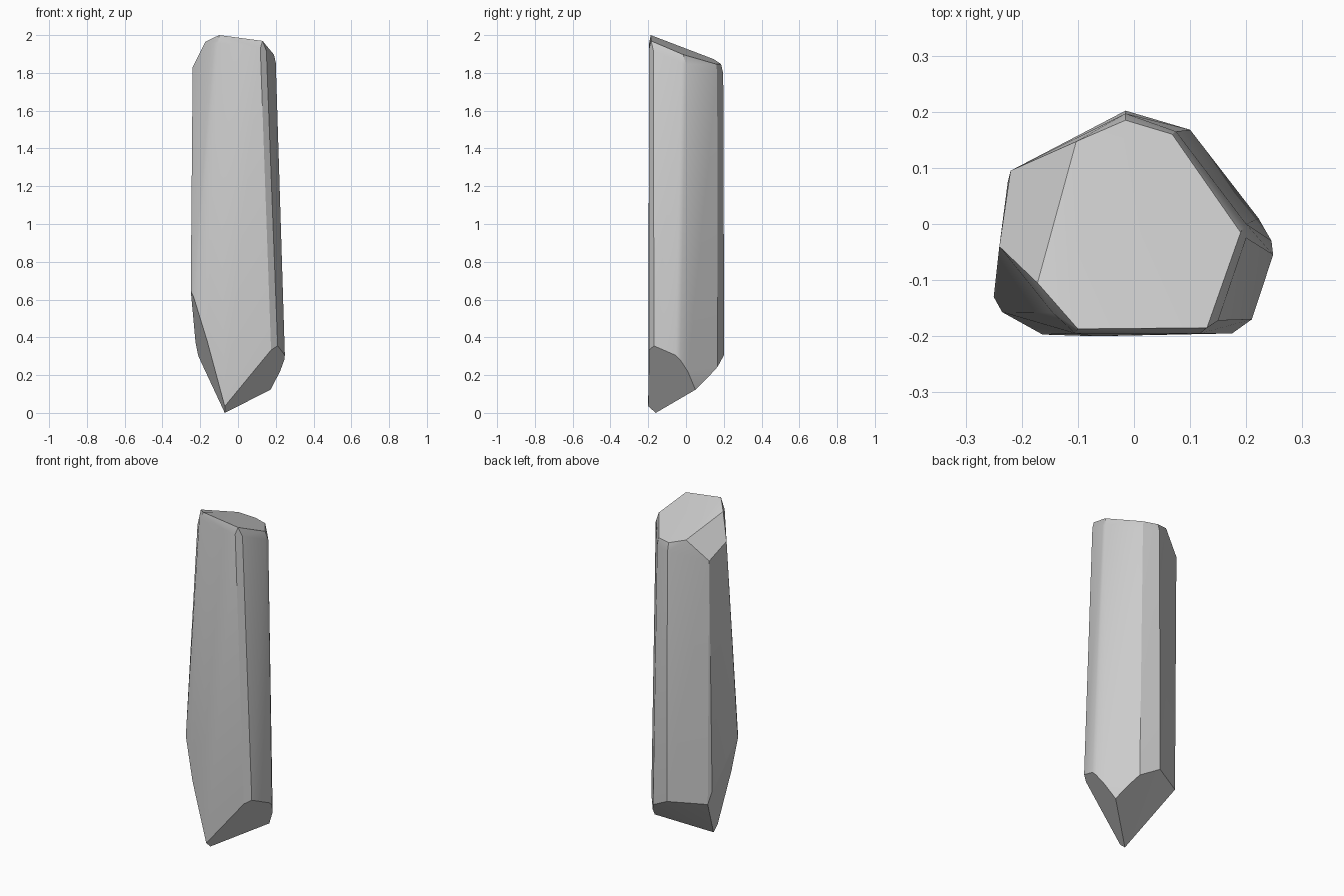
import bpy, bmesh, math

if "Cube" in bpy.data.objects:
    bpy.data.objects.remove(bpy.data.objects["Cube"])

# Facet planes, each as height over (x, y)
def base_z(x, y):
    dx, dy = x + 0.07, y + 0.16
    return max(1.238 * dx - 0.843 * dy,      # lower right facet
               -0.282 * dx + 0.893 * dy,     # lower back facet
               -3.74 * dx - 0.875 * dy)      # lower left facet

def cap_z(x, y):
    return min(2.0 - 0.13 * (x + 0.10) - 0.38 * (y + 0.187),               # sloping cap
               1.83 + 1.296 * (x + 0.24) - 0.722 * (y + 0.04))             # left cap facet

# Outline where the walls meet the pointed base
base = [(-0.07, -0.16), (-0.07, -0.20), (0.175, -0.195), (0.21, -0.17),
        (0.248, -0.055), (0.245, -0.03), (0.222, 0.01), (0.172, 0.05),
        (0.14, 0.115), (0.10, 0.168), (-0.015, 0.202), (-0.21, 0.095),
        (-0.225, 0.075), (-0.25, -0.13), (-0.235, -0.157), (-0.163, -0.197)]

# Upper rim of the walls, just under the chamfer
rim = [(-0.015, 0.197), (0.075, 0.165), (0.20, 0.0), (0.20, -0.025),
       (0.15, -0.172), (0.118, -0.195), (-0.105, -0.195), (-0.145, -0.158)]

# Corners of the cap facets
cap = [(-0.015, 0.185), (0.068, 0.16), (0.19, -0.015), (0.13, -0.185),
       (-0.10, -0.187), (-0.172, -0.105), (-0.103, 0.147),
       (-0.22, 0.095), (-0.24, -0.04)]

bm = bmesh.new()
for x, y in base:
    bm.verts.new((x, y, base_z(x, y)))
for x, y in rim:
    bm.verts.new((x, y, cap_z(x, y) - 0.045))
for x, y in cap:
    bm.verts.new((x, y, cap_z(x, y)))

# Wrap the corners into one faceted crystal
bmesh.ops.convex_hull(bm, input=bm.verts[:])
bmesh.ops.delete(bm, geom=[v for v in bm.verts if not v.link_faces], context='VERTS')
bmesh.ops.dissolve_limit(bm, angle_limit=math.radians(1), verts=bm.verts[:], edges=bm.edges[:])
bmesh.ops.recalc_face_normals(bm, faces=bm.faces[:])

mesh = bpy.data.meshes.new("crystal_shard")
bm.to_mesh(mesh)
bm.free()
shard = bpy.data.objects.new("crystal_shard", mesh)
bpy.context.collection.objects.link(shard)
bpy.context.view_layer.objects.active = shard
shard.select_set(True)
bpy.ops.object.shade_smooth_by_angle(angle=math.radians(25))
